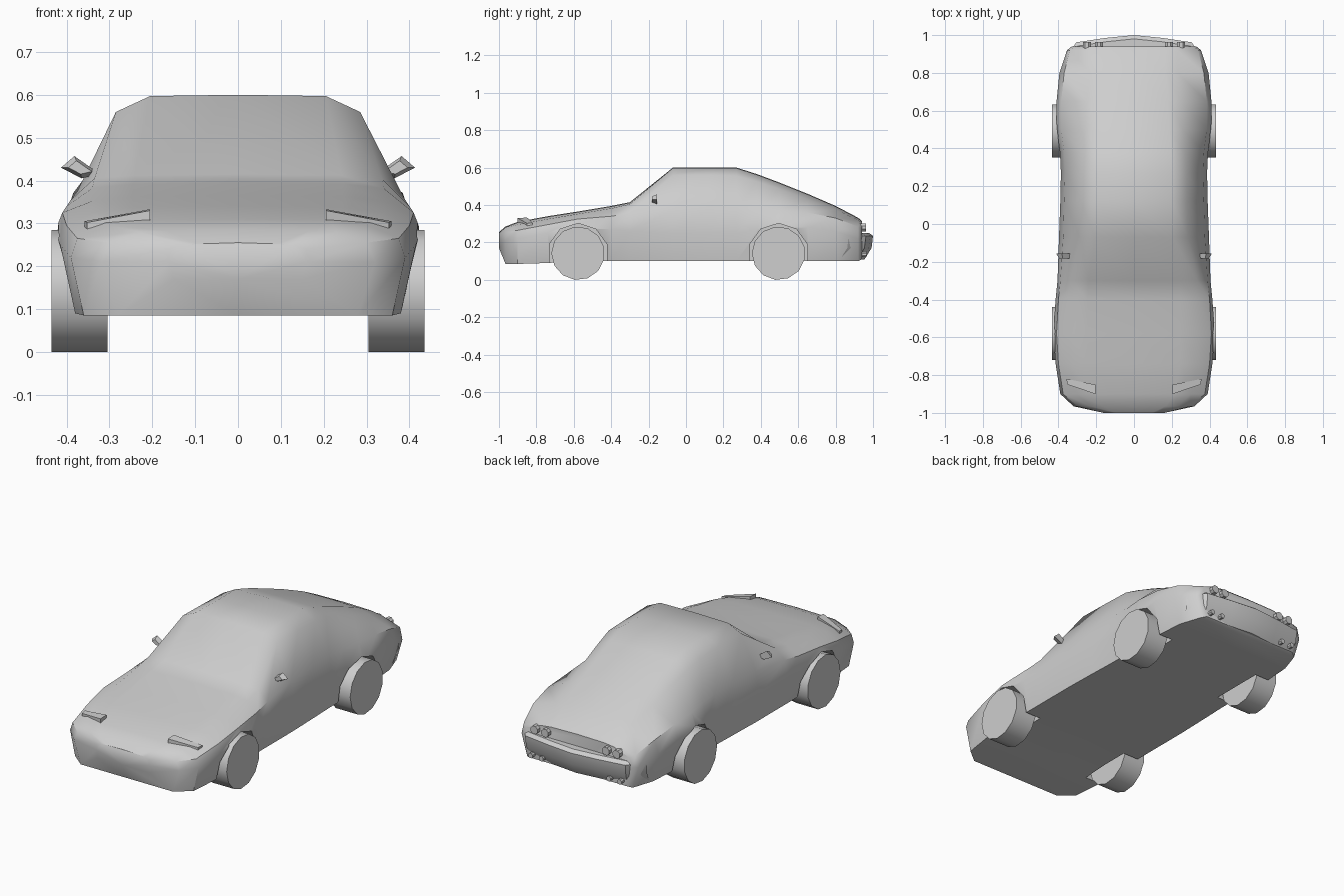
import bpy, bmesh, math

cube = bpy.data.objects.get("Cube")
if cube:
    bpy.data.objects.remove(cube)

paint = bpy.data.materials.new("plain grey")
paint.use_nodes = True
GREY = (0.62, 0.62, 0.62, 1)
paint.diffuse_color = GREY
paint.node_tree.nodes["Principled BSDF"].inputs["Base Color"].default_value = GREY


def make(name, bm, angle=30):
    """Turn a bmesh into a shaded object."""
    bmesh.ops.recalc_face_normals(bm, faces=bm.faces)
    mesh = bpy.data.meshes.new(name)
    bm.to_mesh(mesh)
    bm.free()
    obj = bpy.data.objects.new(name, mesh)
    bpy.context.collection.objects.link(obj)
    mesh.materials.append(paint)
    shade(obj, angle)
    return obj


def shade(obj, angle):
    bpy.ops.object.select_all(action="DESELECT")
    obj.select_set(True)
    bpy.context.view_layer.objects.active = obj
    bpy.ops.object.shade_smooth_by_angle(angle=math.radians(angle))


def loft(name, rings, angle=30):
    """Skin closed rings of equal length and cap both ends."""
    bm = bmesh.new()
    loops = [[bm.verts.new(p) for p in ring] for ring in rings]
    n = len(loops[0])
    for a, b in zip(loops, loops[1:]):
        for i in range(n):
            j = (i + 1) % n
            bm.faces.new((a[i], a[j], b[j], b[i]))
    bm.faces.new(loops[0])
    bm.faces.new(loops[-1])
    return make(name, bm, angle)


def cylinder(name, center, radius, length, sides, axis="Y"):
    """Cylinder along x or y, as a loft of two circles."""
    cx, cy, cz = center
    rings = []
    for d in (-length / 2, length / 2):
        ring = []
        for i in range(sides):
            t = 2 * math.pi * (i + 0.5) / sides
            u, v = radius * math.cos(t), radius * math.sin(t)
            ring.append((cx + d, cy + u, cz + v) if axis == "X" else (cx + u, cy + d, cz + v))
        rings.append(ring)
    return loft(name, rings)


# Body sections: y, floor z, sill x, widest x/z, shoulder x/z, roof edge x/z, top z
front = [
    (-1.0, .17, .15, .16, .21, .16, .24, .13, .25, .255),
    (-.965, .085, .28, .32, .21, .30, .255, .23, .28, .285),
    (-.9, .085, .36, .39, .22, .375, .265, .30, .295, .31),
    (-.74, .09, .38, .415, .25, .40, .295, .34, .325, .34),
    (-.58, .10, .38, .428, .28, .41, .325, .34, .352, .365),
    (-.4, .10, .38, .415, .27, .40, .34, .34, .382, .395),
    (-.3, .10, .38, .405, .26, .39, .355, .335, .405, .415),
]
rear = [
    (-.07, .10, .38, .397, .25, .375, .375, .285, .56, .6),
    (.12, .10, .375, .39, .25, .37, .38, .28, .56, .6),
    (.27, .10, .37, .387, .25, .365, .38, .28, .555, .6),
    (.38, .10, .37, .392, .27, .37, .375, .27, .525, .565),
    (.5, .10, .37, .41, .29, .385, .37, .26, .485, .52),
    (.65, .10, .37, .41, .28, .385, .36, .25, .43, .46),
    (.8, .10, .36, .395, .26, .37, .33, .23, .375, .395),
    (.92, .10, .32, .355, .22, .34, .285, .23, .32, .332),
    (.94, .11, .29, .33, .22, .315, .27, .22, .305, .315),
]


def section(y, floor, sill, wide, wide_z, shoulder, shoulder_z, edge, edge_z, top):
    half = [(sill, floor), (wide, wide_z), (shoulder, shoulder_z),
            (edge, edge_z), (edge * .72, top - .003)]
    outline = [(0, floor)] + half + [(0, top)] + [(-x, z) for x, z in reversed(half)]
    return [(x, y, z) for x, z in outline]


body = loft("body", [section(*s) for s in front + rear], 40)

# Wheel arches cut out of the body, then the wheels
AXLES = {"front": -.577, "rear": .495}
for end, y in AXLES.items():
    for side, s in (("left", 1), ("right", -1)):
        cutter = cylinder("arch_cutter", (s * .4, y, .14), .162, .23, 10, "X")
        cutter.hide_render = True
        cut = body.modifiers.new("arch", "BOOLEAN")
        cut.operation = "DIFFERENCE"
        cut.solver = "EXACT"
        cut.object = cutter
        bpy.context.view_layer.objects.active = body
        bpy.ops.object.modifier_apply(modifier=cut.name)
        bpy.data.objects.remove(cutter)
        cylinder(f"{end}_{side}_wheel", (s * .37, y, .142), .143, .13, 13, "X")
shade(body, 40)

# Rear bumper: bowed plan outline stacked at several heights
half_plan = [(.37, .87), (.305, .962), (.15, .985)]
plan = half_plan + [(0, 1.0)] + [(-x, y) for x, y in reversed(half_plan)]
layers = [(.11, -.045), (.17, -.008), (.235, 0), (.25, -.02)]
loft("rear_bumper", [[(x * (1 + dy), y + dy, z) for x, y in plan] for z, dy in layers], 35)

for side, s in (("left", 1), ("right", -1)):
    # Paired tail lamps and exhaust pipes
    for place, x in (("inner", .185), ("outer", .25)):
        cylinder(f"{side}_{place}_tail_lamp", (s * x, .945, .28), .023, .035, 8)
        cylinder(f"{side}_{place}_exhaust", (s * (x + .02), .945, .135), .014, .04, 8)

    # Wedge headlamp: plan corners with a top height each
    corners = [(.205, -.9, .33), (.352, -.85, .302), (.358, -.82, .305), (.205, -.85, .333)]
    loft(f"{side}_headlamp",
         [[(s * x, y, .275) for x, y, z in corners], [(s * x, y, z) for x, y, z in corners]], 10)

    # Door mirror: kite outline with a flat back
    kite = [(.322, .415), (.365, .405), (.413, .43), (.382, .457)]
    loft(f"{side}_mirror",
         [[(s * (.37 + (x - .37) * k), y, .43 + (z - .43) * k) for x, z in kite]
          for y, k in ((-.182, .6), (-.155, 1))], 10)
